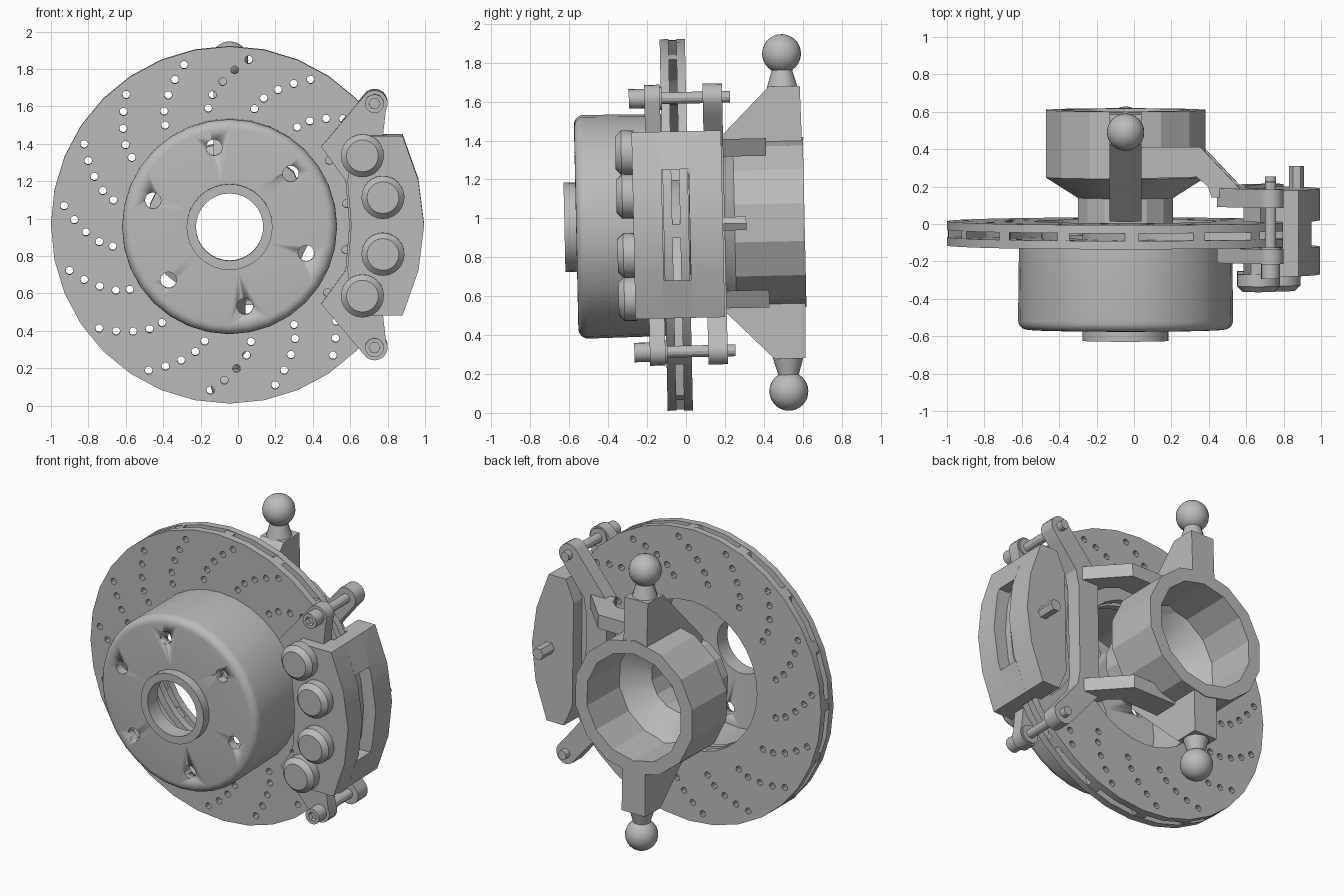
import bpy, bmesh, math
from mathutils import Matrix, Vector

if "Cube" in bpy.data.objects:
    bpy.data.objects.remove(bpy.data.objects["Cube"])

# One plain metal colour
metal = bpy.data.materials.new("grey_metal")
metal.use_nodes = True
GREY = (0.5, 0.5, 0.5, 1)
metal.diffuse_color = GREY
metal.node_tree.nodes["Principled BSDF"].inputs["Base Color"].default_value = GREY

# All parts are built around the wheel axis (along y), then leaned by the camber
HUB = Matrix.Translation((-0.045, 0, 0.968)) @ Matrix.Rotation(math.radians(1.25), 4, 'X')
AXES = {
    'X': Matrix(((0, 0, 1, 0), (1, 0, 0, 0), (0, 1, 0, 0), (0, 0, 0, 1))),
    'Y': Matrix(((1, 0, 0, 0), (0, 0, -1, 0), (0, 1, 0, 0), (0, 0, 0, 1))),
    'Z': Matrix.Identity(4),
}


def finish(name, bm):
    bmesh.ops.remove_doubles(bm, verts=bm.verts, dist=0.0001)
    bmesh.ops.recalc_face_normals(bm, faces=bm.faces)
    mesh = bpy.data.meshes.new(name)
    bm.to_mesh(mesh)
    bm.free()
    mesh.materials.append(metal)
    obj = bpy.data.objects.new(name, mesh)
    bpy.context.collection.objects.link(obj)
    obj.matrix_world = HUB
    bpy.ops.object.select_all(action='DESELECT')
    obj.select_set(True)
    bpy.context.view_layer.objects.active = obj
    bpy.ops.object.shade_smooth_by_angle(angle=math.radians(22))
    return obj


def circle(r, n, cx=0, cz=0, phase=0):
    return [(cx + r * math.cos(phase + math.tau * i / n),
             cz + r * math.sin(phase + math.tau * i / n)) for i in range(n)]


def mirrored(points):
    """Close an upper half outline with its reflection below the axis."""
    return points + [(x, -z) for x, z in reversed(points) if z > 0]


def plate(name, loops, lo, hi, axis='Y'):
    """Extrude filled outlines (later loops are holes) along an axis."""
    curve = bpy.data.curves.new(name, 'CURVE')
    curve.dimensions = '2D'
    curve.fill_mode = 'BOTH'
    curve.extrude = (hi - lo) / 2
    for loop in loops:
        spline = curve.splines.new('POLY')
        spline.points.add(len(loop) - 1)
        for point, (a, b) in zip(spline.points, loop):
            point.co = (a, b, 0, 1)
        spline.use_cyclic_u = True
    temp = bpy.data.objects.new(name, curve)
    mesh = bpy.data.meshes.new_from_object(temp)
    bm = bmesh.new()
    bm.from_mesh(mesh)
    bpy.data.objects.remove(temp)
    bpy.data.curves.remove(curve)
    bpy.data.meshes.remove(mesh)
    shift = Vector([(lo + hi) / 2 if a == axis else 0 for a in 'XYZ'])
    bm.transform(Matrix.Translation(shift) @ AXES[axis])
    return finish(name, bm)


def lathe(name, profile, n, cx=0, cz=0, phase=0, closed=False):
    """Revolve (radius, y) points around an axis parallel to y."""
    bm = bmesh.new()
    rings = [[bm.verts.new((x, y, z)) for x, z in circle(max(r, 1e-6), n, cx, cz, phase)]
             for r, y in profile]
    for a, b in zip(rings, rings[1:] + rings[:1] if closed else rings[1:]):
        for i in range(n):
            j = (i + 1) % n
            bm.faces.new((a[i], a[j], b[j], b[i]))
    return finish(name, bm)


def rod(name, r, y0, y1, n, cx, cz, chamfer=0.0):
    return lathe(name, [(0, y0), (r - chamfer, y0), (r, y0 + chamfer), (r, y1), (0, y1)], n, cx, cz)


# Vented rotor: two drilled rings with curved vanes between
PITCH = math.tau / 16
ROW = [(0.89, 0), (0.83, 4.7), (0.768, 9.4), (0.702, 14), (0.635, 17)]
drill = []
for k in range(16):
    for r, turn in ROW:
        a = math.radians(173.4 + turn) + k * PITCH
        drill.append(circle(0.021, 10, r * math.cos(a), r * math.sin(a)))
rotor_outline = [circle(0.955, 32), circle(0.485, 32)] + drill
plate("rotor_front_ring", rotor_outline, -0.115, -0.07)
plate("rotor_rear_ring", rotor_outline, -0.03, 0.015)
for k in range(16):
    sides = ([], [])
    for r, turn in [(0.95, -3), (0.89, 0), (0.768, 9.4), (0.635, 17), (0.5, 22)]:
        a = math.radians(91 + turn) + k * PITCH
        for side, sign in zip(sides, (-1, 1)):
            b = a + sign * 0.035 / r
            side.append((r * math.cos(b), r * math.sin(b)))
    plate("rotor_vane", [sides[0] + sides[1][::-1]], -0.07, -0.03)

# Rotor hat with rounded front edge, centre collar and six bolt holes
round_edge = [(0.525 + 0.05 * math.cos(t * math.pi / 10), -0.515 - 0.05 * math.sin(t * math.pi / 10))
              for t in range(6)]
hat = lathe("rotor_hat", [(0.57, -0.11)] + round_edge + [
    (0.23, -0.565), (0.23, -0.625), (0.18, -0.625), (0.18, -0.52), (0.53, -0.5), (0.53, -0.11)],
    32, closed=True)
for k in range(6):
    a = math.radians(41 + 60 * k)
    cutter = rod("bolt_hole_cutter", 0.043, -0.7, -0.4, 16, 0.433 * math.cos(a), 0.433 * math.sin(a))
    cutter.hide_render = True
    cutter.hide_set(True)
    cut = hat.modifiers.new("bolt_hole", 'BOOLEAN')
    cut.operation = 'DIFFERENCE'
    cut.solver = 'EXACT'
    cut.object = cutter

# Knuckle: bearing housing, then ball joint arms above and below
lathe("knuckle_housing", [(0.437, 0.61), (0.437, 0.25), (0.26, 0.14), (0.26, -0.01),
                          (0.2, -0.01), (0.2, 0.14), (0.35, 0.27), (0.35, 0.61)],
      14, phase=math.pi / 14, closed=True)
for s, side in ((1, "upper"), (-1, "lower")):
    plate(side + "_knuckle_arm",
          [[(y, s * z) for y, z in [(0.02, 0.24), (0.02, 0.28), (0.44, 0.7), (0.6, 0.7),
                                    (0.605, 0.4), (0.3, 0.36), (0.15, 0.24)]]],
          -0.085, 0.085, 'X')
    bm = bmesh.new()
    bmesh.ops.create_uvsphere(bm, u_segments=24, v_segments=16, radius=0.1,
                              matrix=Matrix.Translation((0, 0.51, s * 0.868)))
    finish(side + "_ball", bm)
    bm = bmesh.new()
    flip = Matrix.Rotation(0 if s > 0 else math.pi, 4, 'X')
    bmesh.ops.create_cone(bm, cap_ends=True, segments=16, radius1=0.08, radius2=0.045, depth=0.12,
                          matrix=Matrix.Translation((0, 0.51, s * 0.75)) @ flip)
    finish(side + "_ball_neck", bm)
    # Arm joining the housing to the caliper bracket
    lo, hi = sorted((s * 0.345, s * 0.435))
    plate(side + "_bracket_arm", [[(0.03, 0.25), (0.03, 0.42), (0.4, 0.42), (0.61, 0.2),
                                   (0.61, 0.15), (0.46, 0.15), (0.44, 0.21), (0.38, 0.26)]], lo, hi, 'Z')

# Caliper bracket plates with rounded ears
ear = [(0.775 + 0.07 * math.cos(math.radians(a)), 0.652 + 0.07 * math.sin(math.radians(a)))
       for a in range(-30, 151, 20)]
plate("bracket_front", [mirrored([(0.64, 0), (0.62, 0.24), (0.49, 0.42)] + ear[::-1] +
                                 [(0.82, 0.48), (0.74, 0.3)])], -0.2, -0.12)
plate("bracket_rear", [mirrored([(0.49, 0), (0.49, 0.42)] + ear[::-1] +
                                [(0.78, 0.55), (0.66, 0.4), (0.64, 0.3)])], 0.1, 0.2)

# Caliper body: two halves joined by bridges that leave a window over the rotor
outer = [(0.925, 0.48), (1.01, 0.24), (1.04, 0)]
plate("caliper_front", [mirrored([(0.65, 0), (0.63, 0.24), (0.67, 0.48)] + outer)], -0.27, -0.12)
plate("caliper_rear", [mirrored([(0.74, 0), (0.74, 0.34), (0.8, 0.48)] + outer)], 0.02, 0.19)
plate("rear_pad", [mirrored([(0.66, 0), (0.63, 0.3), (0.72, 0.42), (0.82, 0.3), (0.84, 0)])], 0.018, 0.1)
for s, side in ((1, "upper"), (-1, "lower")):
    plate(side + "_bridge", [[(x, s * z) for x, z in
                              [(0.84, 0.48), (0.925, 0.48), (0.995, 0.285), (0.922, 0.285)]]], -0.125, 0.025)
    # Piston caps
    for x, z in ((0.71, 0.375), (0.82, 0.152)):
        rod(side + "_piston_cap", 0.115, -0.355, -0.26, 24, x, s * z, 0.03)
    # Slide pin with socket head, boss and nut
    rod(side + "_slide_pin", 0.03, -0.25, 0.24, 12, 0.775, s * 0.652)
    plate(side + "_pin_head", [circle(0.05, 20, 0.775, s * 0.652), circle(0.03, 6, 0.775, s * 0.652)],
          -0.28, -0.19)
    rod(side + "_pin_boss", 0.06, -0.2, -0.11, 20, 0.775, s * 0.652)

# Brake hose fitting
rod("hose_fitting", 0.04, 0.18, 0.31, 6, 0.915, 0)
